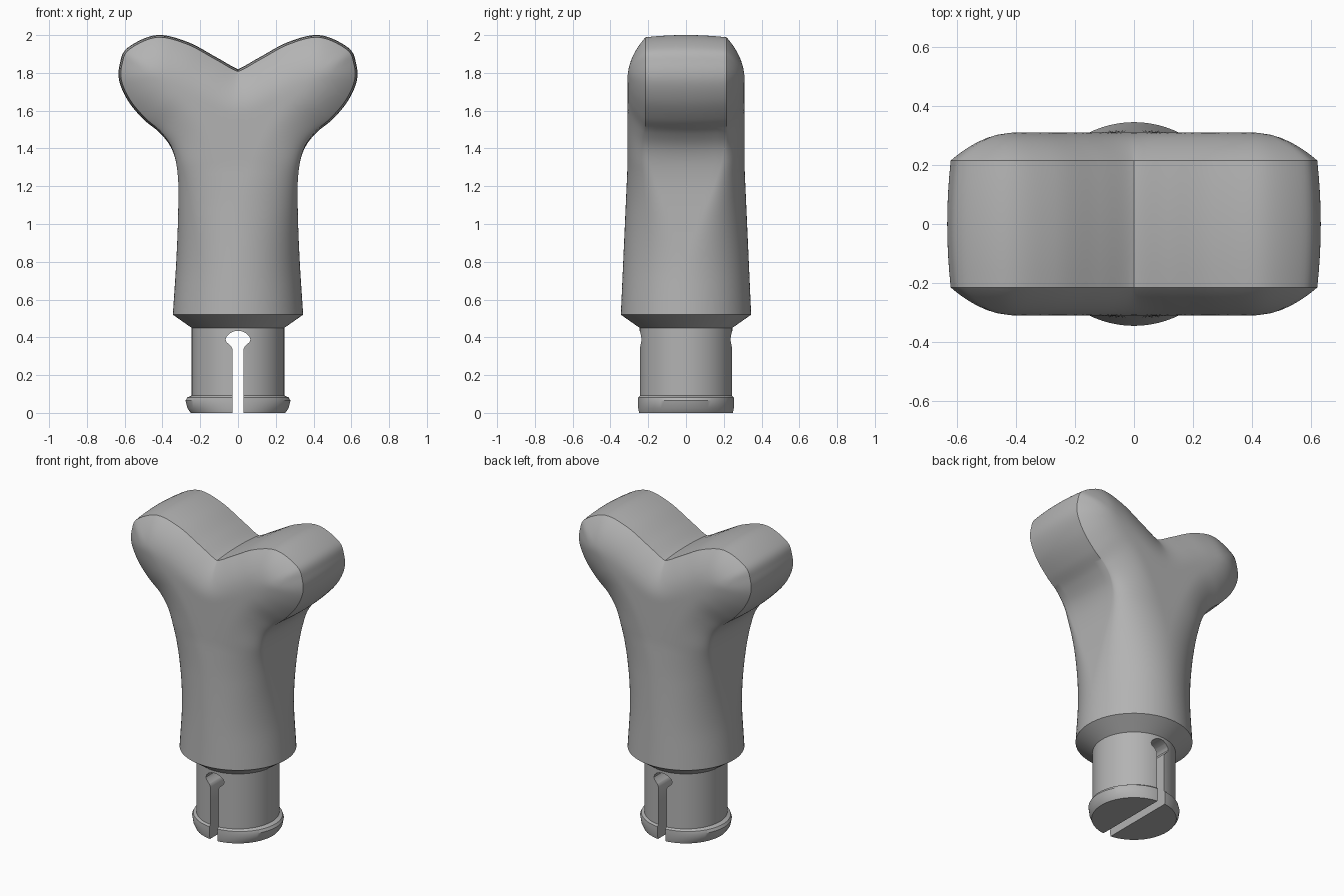
import bpy, bmesh, math
from mathutils import Vector
from mathutils.geometry import intersect_point_line

cube = bpy.data.objects.get("Cube")
if cube:
    bpy.data.objects.remove(cube, do_unlink=True)

grey = bpy.data.materials.new("plain grey")
grey.use_nodes = True
colour = (0.45, 0.45, 0.45, 1)
grey.diffuse_color = colour
grey.node_tree.nodes["Principled BSDF"].inputs["Base Color"].default_value = colour


def make_object(name, bm):
    mesh = bpy.data.meshes.new(name)
    bm.to_mesh(mesh)
    bm.free()
    mesh.materials.append(grey)
    ob = bpy.data.objects.new(name, mesh)
    bpy.context.collection.objects.link(ob)
    return ob


def finish(ob):
    """Apply modifiers, face normals outward, smooth with sharp edges kept."""
    bpy.ops.object.select_all(action='DESELECT')
    ob.select_set(True)
    bpy.context.view_layer.objects.active = ob
    for mod in list(ob.modifiers):
        bpy.ops.object.modifier_apply(modifier=mod.name)
    bm = bmesh.new()
    bm.from_mesh(ob.data)
    bmesh.ops.recalc_face_normals(bm, faces=bm.faces)
    bm.to_mesh(ob.data)
    bm.free()
    bpy.ops.object.shade_smooth_by_angle(angle=math.radians(32))


def spline(knots, before, after, steps=7):
    """Catmull-Rom curve through the knots."""
    pts = [Vector(p) for p in [before, *knots, after]]
    out = []
    for a, b, c, d in zip(pts, pts[1:], pts[2:], pts[3:]):
        for i in range(steps):
            t = i / steps
            out.append(0.5 * (2 * b + (c - a) * t + (2 * a - 5 * b + 4 * c - d) * t ** 2
                              + (3 * b - a - 3 * c + d) * t ** 3))
    return out + [pts[-2]]


def ramp(z, low, high):
    t = min(1, max(0, (z - low) / (high - low)))
    return t * t * (3 - 2 * t)


def lerp(a, b, t):
    return a + (b - a) * t


def add_grid(bm, rows):
    verts = [[bm.verts.new(p) for p in row] for row in rows]
    for r0, r1 in zip(verts, verts[1:]):
        for i in range(len(r0) - 1):
            bm.faces.new((r0[i], r0[i + 1], r1[i + 1], r1[i]))


# Outline of one half: outer side, centre line, and top of the arm
side = [(.345, .52), (.327, .8), (.317, 1.05), (.318, 1.25), (.345, 1.39), (.405, 1.485),
        (.49, 1.56), (.57, 1.655), (.617, 1.76), (.613, 1.85), (.575, 1.925)]
centre = [(0, z) for z in (.52, .8, 1.05, 1.28, 1.5, 1.7, 1.808)]
arm_top = [centre[-1], (.12, 1.872), (.27, 1.952), (.43, 1.988), side[-1]]
outer = spline(side, (.36, .3), arm_top[-2])
top = spline(arm_top, (-.05, 1.83), side[-2])
inner = spline(centre, (0, .3), (0, 1.9))[:-1] + top
outline = outer + top[-2::-1]


def rim_depth(z):
    return .215 * ramp(z, .7, 1.5)


def edge_distance(p):
    best = 9
    for a, b in zip(outline, outline[1:]):
        q, t = intersect_point_line(p, a, b)
        q = a.lerp(b, min(1, max(0, t)))
        best = min(best, (p - q.to_2d()).length)
    return 0 if best < 1e-5 else best


def dome_point(p):
    """Round stem below, pillow-shaped arms above."""
    z = p.y
    round_width = lerp(.345, .317, min(1, (z - .52) / .53))
    width = lerp(round_width, .22, ramp(z, 1.05, 1.55))
    full = .31 + .035 * max(0, (1.3 - z) / .78)
    t = min(1, edge_distance(p) / width)
    bulge = (1 - (1 - t) ** 2) ** lerp(.5, 1, ramp(z, 1.3, 1.6))
    low = rim_depth(z)
    return (p.x, low + (full - low) * bulge, z)


# Handle: a quarter of the surface, mirrored front to back and side to side
bm = bmesh.new()
columns = 22
rows = []
for a, b in zip(inner, outer):
    k = ramp(a.y, 1.5, 1.85)
    row = []
    for i in range(columns + 1):
        u = i / columns
        s = lerp(math.sin(u * math.pi / 2), (1 - math.cos(u * math.pi)) / 2, k)
        row.append(dome_point(a.lerp(b, s)))
    rows.append(row)
add_grid(bm, rows)

# Slightly crowned band around the edge
rows = []
last = len(outline) - 1
for i, p in enumerate(outline):
    tangent = outline[min(i + 1, last)] - outline[max(i - 1, 0)]
    normal = Vector((tangent.y, -tangent.x)).normalized()
    if i == last:
        normal = Vector((0, 1))
    crown = .012 * ramp(p.y, 1.3, 1.6)
    row = []
    for j in range(5):
        f = 1 - j / 4
        q = p + normal * crown * (1 - f * f)
        row.append((q.x, rim_depth(p.y) * f, q.y))
    rows.append(row)
add_grid(bm, rows)
bmesh.ops.remove_doubles(bm, verts=bm.verts, dist=2e-5)
handle = make_object("forked_handle", bm)
mirror = handle.modifiers.new("mirror", 'MIRROR')
mirror.use_axis = (True, True, False)
finish(handle)

# Pin with collar and snap lip, turned around z
profile = [(0, 0), (.25, 0), (.268, .025), (.278, .065), (.268, .082), (.245, .092),
           (.245, .45), (.345, .52), (0, .52)]
bm = bmesh.new()
verts = [bm.verts.new((r, 0, z)) for r, z in profile]
edges = [bm.edges.new(pair) for pair in zip(verts, verts[1:])]
bmesh.ops.spin(bm, geom=verts + edges, axis=(0, 0, 1), cent=(0, 0, 0),
               angle=math.tau, steps=80, use_merge=True)
bmesh.ops.remove_doubles(bm, verts=bm.verts, dist=1e-5)
for v in bm.verts:
    if v.co.z < .09 and v.co.xy.length > .251:
        v.co.y *= .255 / v.co.xy.length if v.co.xy.length > .255 else 1
bmesh.ops.recalc_face_normals(bm, faces=bm.faces)
pin = make_object("snap_pin", bm)

# Keyhole slot cut through the pin
half = [(.028, -.1), (.028, .335), (.036, .352), (.06, .374), (.066, .388), (.06, .405),
        (.042, .422), (.02, .432)]
loop = half + [(0, .435)] + [(-x, z) for x, z in reversed(half)]
bm = bmesh.new()
face = bm.faces.new([bm.verts.new((x, -.5, z)) for x, z in loop])
ext = bmesh.ops.extrude_face_region(bm, geom=[face])
bmesh.ops.translate(bm, vec=(0, 1, 0),
                    verts=[g for g in ext["geom"] if isinstance(g, bmesh.types.BMVert)])
bmesh.ops.recalc_face_normals(bm, faces=bm.faces)
cutter = make_object("slot_cutter", bm)
cutter.hide_render = True
cut = pin.modifiers.new("slot", 'BOOLEAN')
cut.operation = 'DIFFERENCE'
cut.solver = 'EXACT'
cut.object = cutter
finish(pin)
bpy.data.objects.remove(cutter, do_unlink=True)
